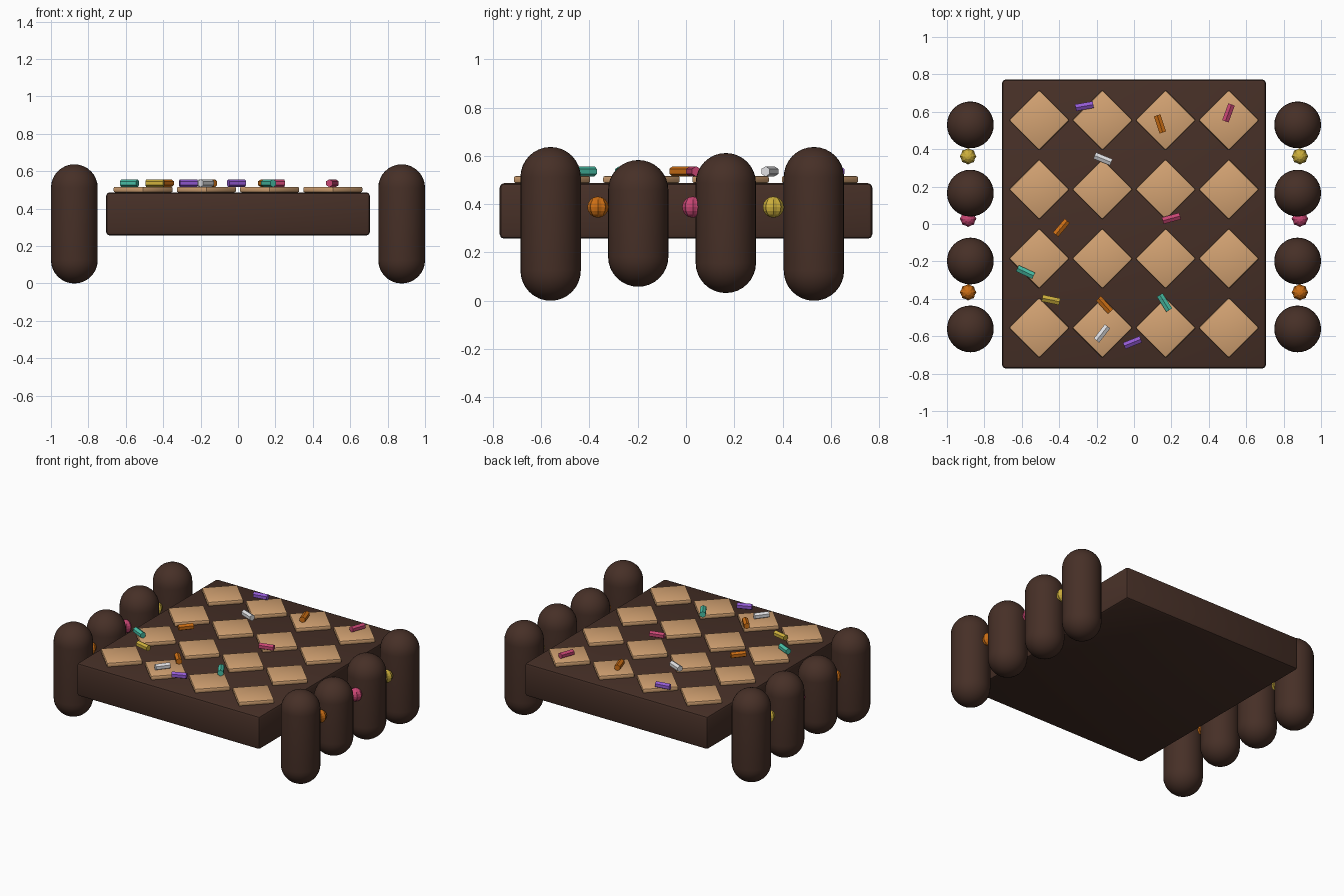
import bpy, bmesh, math
from mathutils import Matrix

if "Cube" in bpy.data.objects:
    bpy.data.objects.remove(bpy.data.objects["Cube"])


def mat(name, rgb):
    m = bpy.data.materials.new(name)
    m.diffuse_color = (*rgb, 1)
    m.use_nodes = True
    m.node_tree.nodes["Principled BSDF"].inputs["Base Color"].default_value = m.diffuse_color
    return m


BROWN = mat("dark chocolate", (0.062, 0.029, 0.020))
TAN = mat("biscuit tan", (0.658, 0.366, 0.171))
COL = {
    "teal": mat("teal", (0.065, 0.515, 0.376)),
    "purple": mat("purple", (0.29, 0.102, 0.645)),
    "pink": mat("pink", (0.577, 0.061, 0.171)),
    "orange": mat("orange", (0.604, 0.156, 0.007)),
    "yellow": mat("yellow", (0.61, 0.43, 0.045)),
    "white": mat("white", (0.76, 0.76, 0.78)),
}


def finish(bm, name, material, loc=(0, 0, 0), rot_z=0.0, smooth=None):
    bmesh.ops.recalc_face_normals(bm, faces=bm.faces[:])
    me = bpy.data.meshes.new(name)
    bm.to_mesh(me)
    bm.free()
    me.materials.append(material)
    ob = bpy.data.objects.new(name, me)
    bpy.context.collection.objects.link(ob)
    ob.location = loc
    ob.rotation_euler.z = rot_z
    if smooth:
        bpy.ops.object.select_all(action='DESELECT')
        ob.select_set(True)
        bpy.context.view_layer.objects.active = ob
        bpy.ops.object.shade_smooth_by_angle(angle=math.radians(smooth))
    return ob


def box(name, size, loc, material, bevel, segments=2, rot_z=0.0):
    bm = bmesh.new()
    bmesh.ops.create_cube(bm, size=1, matrix=Matrix.Diagonal((*size, 1)))
    bmesh.ops.bevel(bm, geom=bm.edges[:], offset=bevel, segments=segments,
                    profile=0.5, affect='EDGES')
    return finish(bm, name, material, loc, rot_z, 40)


def capsule(name, radius, z0, z1, x, y):
    # hemisphere halves of a sphere pulled apart to the wanted height
    bm = bmesh.new()
    bmesh.ops.create_uvsphere(bm, u_segments=32, v_segments=16, radius=radius)
    ring = [e for e in bm.edges if all(abs(v.co.z) < 1e-5 for v in e.verts)]
    bmesh.ops.split_edges(bm, edges=ring)
    half = (z1 - z0) / 2 - radius
    for f in bm.faces:
        s = 1 if f.calc_center_median().z > 0 else -1
        f.tag = s > 0
    for v in bm.verts:
        v.co.z += half if v.link_faces[0].tag else -half
    bmesh.ops.bridge_loops(bm, edges=[e for e in bm.edges if e.is_boundary])
    return finish(bm, name, BROWN, (x, y, (z0 + z1) / 2), 0, 40)


def ribbed_ball(name, radius, loc, material):
    bm = bmesh.new()
    bmesh.ops.create_uvsphere(bm, u_segments=16, v_segments=8, radius=radius)
    for v in bm.verts:
        # every second meridian is pulled in to form the grooves
        k = round(math.atan2(v.co.y, v.co.x) / (math.pi / 8))
        if k % 2:
            v.co.x *= 0.88
            v.co.y *= 0.88
    return finish(bm, name, material, loc)


def sprinkle(name, x, y, angle, material):
    bm = bmesh.new()
    bmesh.ops.create_cone(bm, cap_ends=True, segments=6, radius1=0.021,
                          radius2=0.021, depth=0.096,
                          matrix=Matrix.Rotation(math.pi / 2, 4, 'Y'))
    # turn the hexagon so that a ridge points up
    top = max(v.co.z for v in bm.verts)
    if top < 0.0205:
        bmesh.ops.rotate(bm, verts=bm.verts[:],
                         matrix=Matrix.Rotation(math.pi / 6, 3, 'X'))
    return finish(bm, name, material, (x, y, 0.536), math.radians(angle))


# Slab
box("slab", (1.41, 1.544, 0.23), (0, 0, 0.372), BROWN, 0.018)

# Diamond tiles in a 4 by 4 grid
for i in range(4):
    for j in range(4):
        box("tile", (0.228, 0.228, 0.030),
            (-0.507 + 0.338 * i, -0.555 + 0.37 * j, 0.502),
            TAN, 0.008, 2, math.pi / 4)

# Rounded pillars and the ribbed balls between them, on both sides
PILLARS = [(-0.561, 0.0, 0.637), (-0.198, 0.058, 0.583),
           (0.165, 0.032, 0.612), (0.53, 0.0, 0.637)]
BALLS = [(-0.365, "orange"), (0.028, "pink"), (0.362, "yellow")]
for side in (-1, 1):
    for y, z0, z1 in PILLARS:
        capsule("pillar", 0.125, z0, z1, side * 0.875, y)
    for y, c in BALLS:
        ribbed_ball("ribbed_ball", 0.044, (side * 0.887, y, 0.388), COL[c])

# Scattered sprinkles: x, y, angle, colour
for x, y, a, c in [
    (-0.265, 0.63, 10, "purple"), (0.139, 0.535, 108, "orange"),
    (0.505, 0.594, 70, "pink"), (-0.166, 0.348, -22, "white"),
    (-0.388, -0.02, 50, "orange"), (0.2, 0.03, 15, "pink"),
    (-0.58, -0.257, -25, "teal"), (-0.444, -0.406, -12, "yellow"),
    (-0.158, -0.433, -48, "orange"), (0.163, -0.42, -58, "teal"),
    (-0.171, -0.585, 52, "white"), (-0.008, -0.634, 22, "purple"),
]:
    sprinkle(c + "_sprinkle", x, y, a, COL[c])
